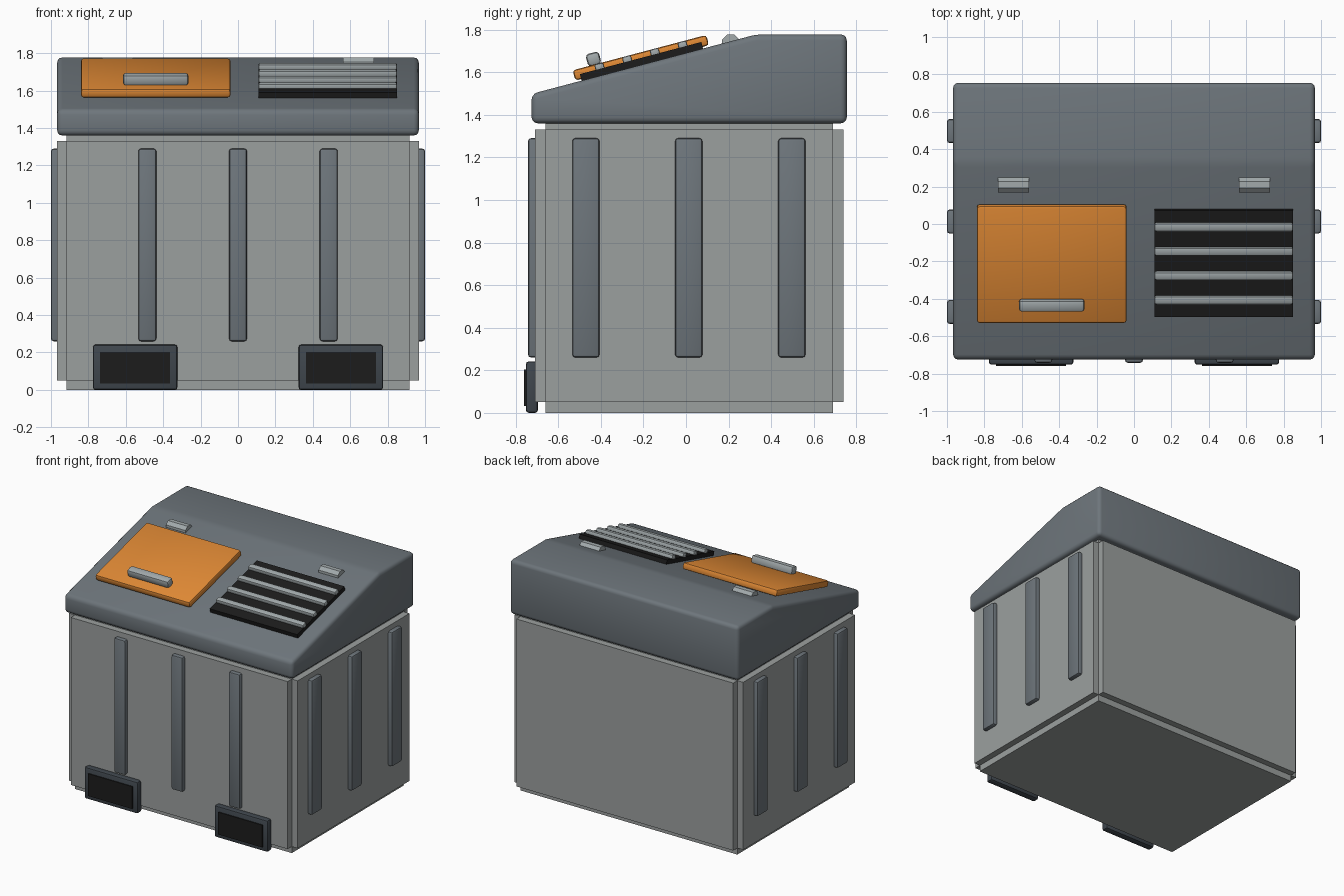
import bpy, bmesh, math
from mathutils import Matrix, Vector

cube = bpy.data.objects.get("Cube")
if cube:
    bpy.data.objects.remove(cube, do_unlink=True)


def material(name, color):
    m = bpy.data.materials.new(name)
    m.use_nodes = True
    m.diffuse_color = (*color, 1)
    m.node_tree.nodes["Principled BSDF"].inputs["Base Color"].default_value = (*color, 1)
    return m


BODY = material("body grey", (0.33, 0.35, 0.345))
SLATE = material("slate grey", (0.155, 0.18, 0.2))
ORANGE = material("hatch orange", (0.74, 0.25, 0.035))
METAL = material("light metal", (0.36, 0.4, 0.41))
DARK = material("dark frame", (0.05, 0.062, 0.075))
BLACK = material("black", (0.012, 0.012, 0.012))


def finish(name, bm, mat, bevel=0.0, segments=2, matrix=None):
    """Bevel, shade and link a mesh."""
    if bevel:
        bmesh.ops.bevel(bm, geom=bm.edges[:], offset=bevel, segments=segments,
                        profile=0.5, affect='EDGES', clamp_overlap=True)
    bmesh.ops.recalc_face_normals(bm, faces=bm.faces[:])
    me = bpy.data.meshes.new(name)
    bm.to_mesh(me)
    bm.free()
    me.materials.append(mat)
    ob = bpy.data.objects.new(name, me)
    bpy.context.collection.objects.link(ob)
    if matrix:
        ob.matrix_world = matrix
    bpy.ops.object.select_all(action='DESELECT')
    ob.select_set(True)
    bpy.context.view_layer.objects.active = ob
    if bevel and segments > 1:
        bpy.ops.object.shade_smooth_by_angle(angle=math.radians(40))
    return ob


def box(name, mat, x, y, z, bevel=0.0, segments=2, matrix=None):
    """Box from (min, max) ranges on each axis."""
    bm = bmesh.new()
    bmesh.ops.create_cube(bm, size=1)
    for v in bm.verts:
        v.co = Vector([(r[0] + r[1]) / 2 + c * (r[1] - r[0])
                       for c, r in zip(v.co, (x, y, z))])
    return finish(name, bm, mat, bevel, segments, matrix)


# Body: three crossing slabs leave stepped notches along every edge
wide_x, wide_y, tall = (-0.967, 0.967), (-0.71, 0.74), (0, 1.38)
in_x, in_y, in_z = (-0.917, 0.917), (-0.66, 0.69), (0.05, 1.33)
box("body_side_panels", BODY, wide_x, in_y, in_z)
box("body_front_back_panels", BODY, in_x, wide_y, in_z)
box("body_core", BODY, in_x, in_y, tall)

# Sloped lid extruded from its side profile
profile = [(-0.725, 1.36), (0.755, 1.36), (0.755, 1.777), (0.33, 1.777), (-0.725, 1.498)]
bm = bmesh.new()
side = bm.faces.new([bm.verts.new((-0.967, y, z)) for y, z in profile])
ext = bmesh.ops.extrude_face_region(bm, geom=[side])
bmesh.ops.translate(bm, vec=(1.934, 0, 0),
                    verts=[g for g in ext["geom"] if isinstance(g, bmesh.types.BMVert)])
finish("lid", bm, SLATE, 0.028, 3)

# Raised ribs on the front and both sides
rib_z = (0.26, 1.29)
for i, x in enumerate((-0.485, 0, 0.485)):
    box(f"front_rib_{i + 1}", SLATE, (x - 0.048, x + 0.048), (-0.742, -0.68), rib_z, 0.014)
for name, s in (("left", 1), ("right", -1)):
    for i, y in enumerate((-0.47, 0.013, 0.497)):
        box(f"{name}_rib_{i + 1}", SLATE, sorted((s * 0.94, s)),
            (y - 0.064, y + 0.064), rib_z, 0.014)

# Front feet with dark plates, and lid hinges
for name, s in (("left", 1), ("right", -1)):
    x = s * 0.55
    box(f"{name}_foot", DARK, (x - 0.226, x + 0.226), (-0.752, -0.695), (0, 0.242), 0.014)
    box(f"{name}_foot_plate", BLACK, (x - 0.187, x + 0.187), (-0.76, -0.751), (0.033, 0.203))
    bm = bmesh.new()
    bmesh.ops.create_cone(bm, cap_ends=True, segments=8, radius1=0.044,
                          radius2=0.044, depth=0.165)
    bmesh.ops.rotate(bm, verts=bm.verts, matrix=Matrix.Rotation(math.pi / 8, 3, 'Z'))
    finish(f"{name}_hinge", bm, METAL,
           matrix=Matrix.Translation((s * 0.645, 0.21, 1.736)) @ Matrix.Rotation(math.pi / 2, 4, 'Y'))

# Parts lying on the slope: local y runs up the slope, local z away from it
slope = math.atan2(0.279, 1.055)
tilt = Matrix.Translation((0, -0.21, 1.634)) @ Matrix.Rotation(slope, 4, 'X')

box("hatch", ORANGE, (-0.84, -0.04), (-0.318, 0.331), (0.008, 0.058), 0.014, 2, tilt)
box("hatch_handle", METAL, (-0.615, -0.265), (-0.242, -0.178), (0.054, 0.114), 0.016, 2, tilt)
box("vent_back", BLACK, (0.11, 0.85), (-0.29, 0.3), (-0.01, 0.032), matrix=tilt)
for i in range(4):
    y = -0.192 + i * 0.1345
    box(f"vent_bar_{i + 1}", METAL, (0.11, 0.85), (y - 0.022, y + 0.022),
        (0.02, 0.058), 0.01, 2, tilt)
